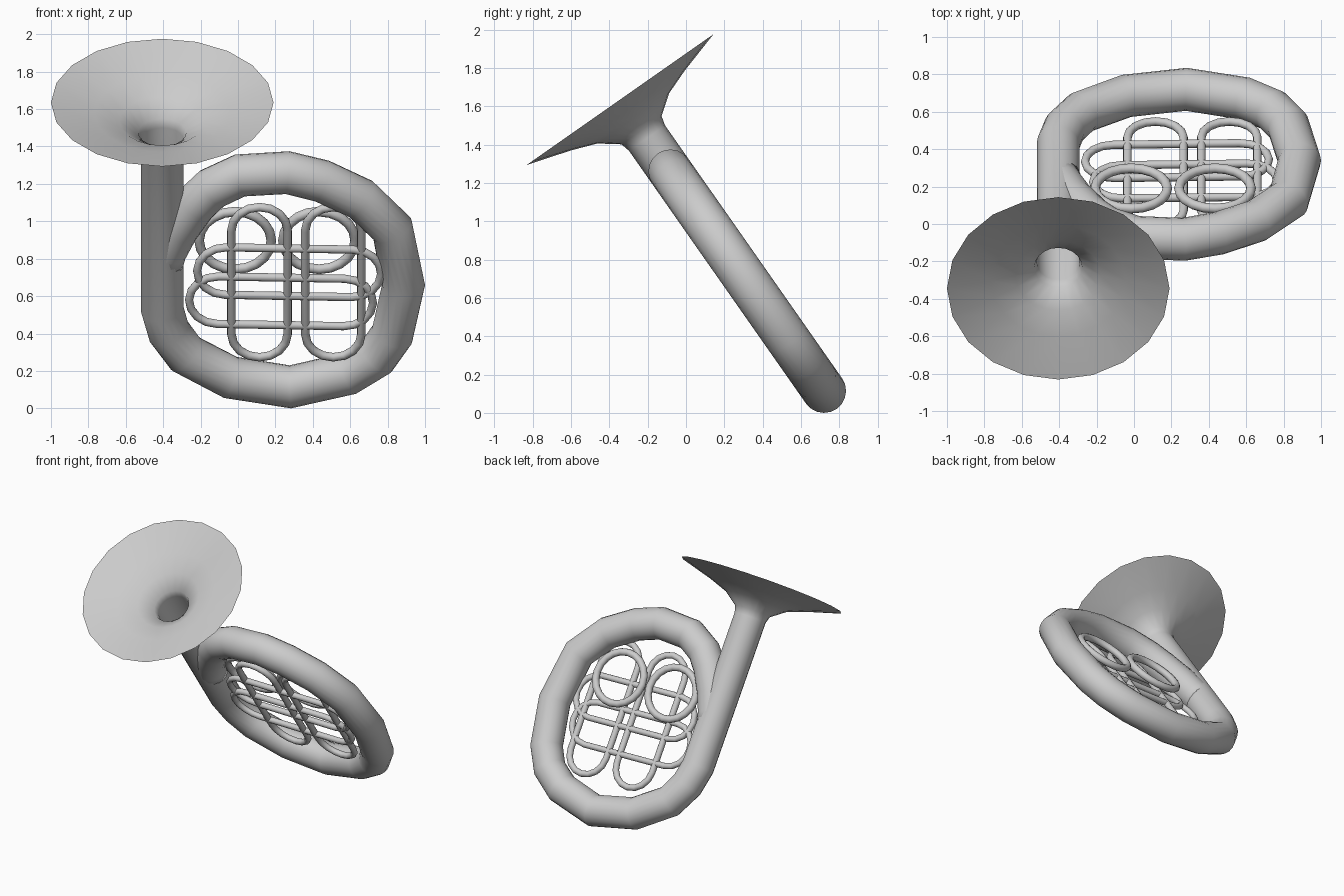
import bpy, bmesh, math
from mathutils import Vector

if "Cube" in bpy.data.objects:
    bpy.data.objects.remove(bpy.data.objects["Cube"])

# The instrument lies in a plane leaning back by 35 degrees
TILT = math.radians(35)
V = Vector((0, -math.sin(TILT), math.cos(TILT)))
N = Vector((0, math.cos(TILT), math.sin(TILT)))
O = Vector((0, 0.72, 0.115))


def world(x, v, n):
    return O + Vector((x, 0, 0)) + V * v + N * n


def sweep(name, path, radii, depth=0.0, sides=12, closed=False):
    """Round tube along a path of (x, v) points in the tilted plane."""
    bm = bmesh.new()
    pts = [Vector(p) for p in path]
    count = len(pts)
    rings = []
    for i, p in enumerate(pts):
        a = pts[i - 1] if closed or i > 0 else p
        b = pts[(i + 1) % count] if closed or i < count - 1 else p
        t = ((p - a).normalized() + (b - p).normalized()).normalized()
        side = Vector((-t.y, t.x))
        ring = []
        for k in range(sides):
            ang = 2 * math.pi * k / sides
            q = p + side * radii[i] * math.cos(ang)
            ring.append(bm.verts.new(world(q.x, q.y, depth + radii[i] * math.sin(ang))))
        rings.append(ring)
    for i in range(count if closed else count - 1):
        r0, r1 = rings[i], rings[(i + 1) % count]
        for k in range(sides):
            j = (k + 1) % sides
            bm.faces.new((r0[k], r0[j], r1[j], r1[k]))
    if not closed:
        bm.faces.new(rings[-1])
    bmesh.ops.recalc_face_normals(bm, faces=bm.faces)
    for f in bm.faces:
        f.smooth = True
    me = bpy.data.meshes.new(name)
    bm.to_mesh(me)
    bm.free()
    ob = bpy.data.objects.new(name, me)
    bpy.context.collection.objects.link(ob)
    return ob


def stadium(cx, cv, hx, hv, turn=0.0, seg=8):
    """Closed rounded loop; its ends are half circles on the short side."""
    r = min(hx, hv)
    pts = []
    for q, (sx, sv) in enumerate(((1, 1), (-1, 1), (-1, -1), (1, -1))):
        for k in range(seg // 2 + 1):
            a = math.pi / 2 * (q + k / (seg // 2))
            p = (sx * (hx - r) + r * math.cos(a), sv * (hv - r) + r * math.sin(a))
            if not pts or math.dist(p, pts[-1]) > 1e-4:
                pts.append(p)
    if math.dist(pts[0], pts[-1]) < 1e-4:
        pts.pop()
    c, s = math.cos(turn), math.sin(turn)
    return [(cx + c * x - s * v, cv + s * x + c * v) for x, v in pts]


# Bell flare, as (distance along the pipe, radius)
bell = [(1.855, 0.595), (1.785, 0.362), (1.735, 0.228), (1.66, 0.128), (1.61, 0.115)]
# Main tube centre line, as front-view x and z
ring = [(-.405, .53), (-.37, .41), (-.28, .29), (-.04, .165), (.28, .115),
        (.59, .185), (.74, .275), (.825, .395), (.885, .66), (.825, .96),
        (.655, 1.12), (.45, 1.215), (.265, 1.26), (.01, 1.245), (-.14, 1.175),
        (-.23, 1.09), (-.325, .96), (-.385, .84), (-.40, .76)]
path = [(-0.405, v) for v, r in bell] + [(x, (z - 0.115) / math.cos(TILT)) for x, z in ring]
radii = [r for v, r in bell] + [0.115] * (len(ring) - 2) + [0.112, 0.105]
sweep("bell_and_main_tube", path, radii, sides=20)


def loop(name, pts, r, depth):
    sweep(name, pts, [r] * len(pts), depth, closed=True)


# Upright valve loops
for name, cx in (("left", 0.115), ("right", 0.51)):
    loop(f"upright_loop_{name}", stadium(cx, 0.718, 0.15, 0.49), 0.023, -0.05)

# Sideways slides
loop("upper_slide", stadium(0.273, 0.783, 0.492, 0.155, -0.022), 0.022, -0.05)
loop("lower_slide", stadium(0.23, 0.593, 0.492, 0.155, -0.022), 0.022, -0.05)

# Round coils at the back
for name, cx in (("left", -0.015), ("right", 0.433)):
    pts = [(cx + 0.193 * math.cos(a), 0.945 + 0.188 * math.sin(a))
           for a in (2 * math.pi * k / 20 for k in range(20))]
    loop(f"round_coil_{name}", pts, 0.026, 0.015)
